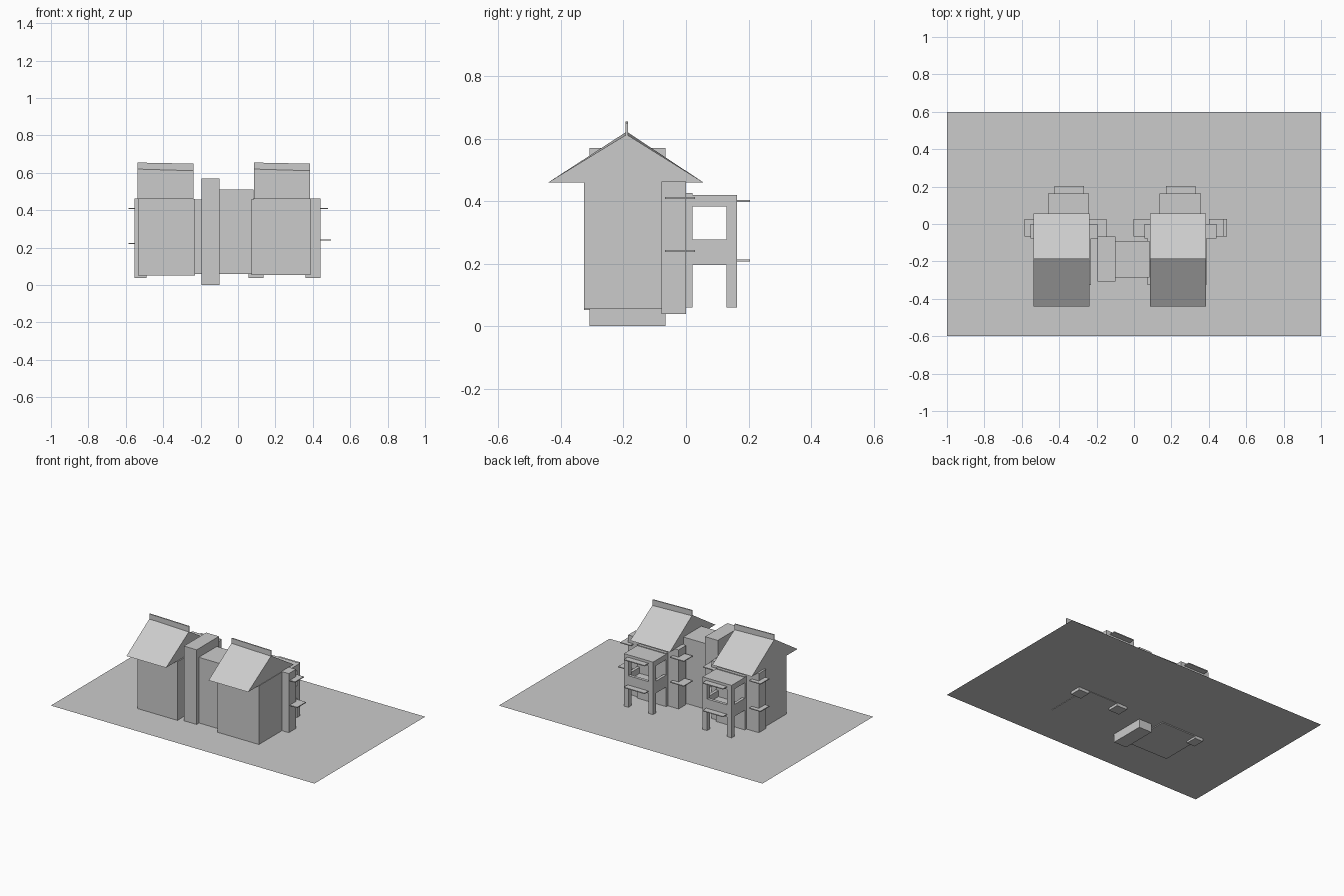
import bpy


def mesh_object(name, verts, faces):
    me = bpy.data.meshes.new(name)
    me.from_pydata(verts, [], faces)
    ob = bpy.data.objects.new(name, me)
    bpy.context.collection.objects.link(ob)
    return ob


def box(name, x0, x1, y0, y1, z0, z1):
    v = [(x, y, z) for x in (x0, x1) for y in (y0, y1) for z in (z0, z1)]
    f = [(0, 1, 3, 2), (4, 6, 7, 5), (0, 4, 5, 1),
         (2, 3, 7, 6), (0, 2, 6, 4), (1, 5, 7, 3)]
    return mesh_object(name, v, f)


G = 0.058

# ground sheet
mesh_object("ground", [(-1, -0.6, G), (1, -0.6, G), (1, 0.6, G), (-1, 0.6, G)],
            [(0, 1, 2, 3)])

# stair tower and connecting block between the houses
box("stair_tower", -0.195, -0.098, -0.308, -0.066, 0.0, 0.57)
box("connecting_block", -0.098, 0.083, -0.285, -0.09, 0.06, 0.51)


def gable_roof(x0, x1):
    # solid prism with a slightly sloping ridge
    v = []
    for x, zr in ((x0, 0.622), (x1, 0.613)):
        v += [(x, -0.44, 0.46), (x, 0.055, 0.46), (x, -0.19, zr)]
    mesh_object("gable_roof", v, [(0, 2, 1), (3, 4, 5), (0, 1, 4, 3),
                                  (1, 2, 5, 4), (2, 0, 3, 5)])
    # ridge board
    cap = box("ridge_board", x0, x1, -0.193, -0.185, 0.597, 0.655)
    for vert in cap.data.vertices:
        if vert.co.x > (x0 + x1) / 2:
            vert.co.z -= 0.006


def balcony(x0, x1):
    y0, y1, t = 0.02, 0.163, 0.034
    box("balcony_back_wall", x0, x1, 0.0, y0, 0.06, 0.425)
    for a in (x0, x1 - t):
        box("balcony_post", a, a + t, y1 - t, y1, 0.06, 0.40)
    box("balcony_roof", x0, x1, y0, y1, 0.383, 0.42)
    box("balcony_floor", x0, x1, y0, y1, 0.195, 0.235)
    # parapet on three sides
    for a in (x0, x1 - 0.02):
        box("balcony_side_rail", a, a + 0.02, y0, y1, 0.235, 0.277)
    box("balcony_front_rail", x0, x1, y1 - 0.02, y1, 0.235, 0.277)
    # thin awnings over both openings
    for z in (0.40, 0.21):
        box("balcony_awning", x0 + 0.036, x1 - 0.028, y1 - 0.03, 0.204,
            z - 0.003, z + 0.003)


def bay(x0, x1, z0, z1, awnings):
    box("side_bay", x0, x1, -0.078, 0.0, z0, z1)
    for a0, a1, z in awnings:
        box("bay_awning", a0, a1, -0.067, 0.028, z - 0.003, z + 0.003)


# left house
box("house_body", -0.535, -0.23, -0.327, 0.0, 0.052, 0.46)
gable_roof(-0.538, -0.238)
balcony(-0.46, -0.24)
bay(-0.553, -0.49, 0.038, 0.463, [(-0.585, -0.5, 0.41), (-0.585, -0.5, 0.222)])
bay(-0.26, -0.195, 0.06, 0.457, [(-0.25, -0.147, 0.41), (-0.25, -0.147, 0.24)])

# right house
box("house_body", 0.073, 0.388, -0.327, 0.0, 0.055, 0.46)
gable_roof(0.085, 0.385)
balcony(0.136, 0.357)
bay(0.056, 0.136, 0.038, 0.463, [(-0.003, 0.1, 0.41), (-0.003, 0.1, 0.24)])
bay(0.362, 0.44, 0.038, 0.463, [(0.4, 0.48, 0.41), (0.4, 0.496, 0.24)])
